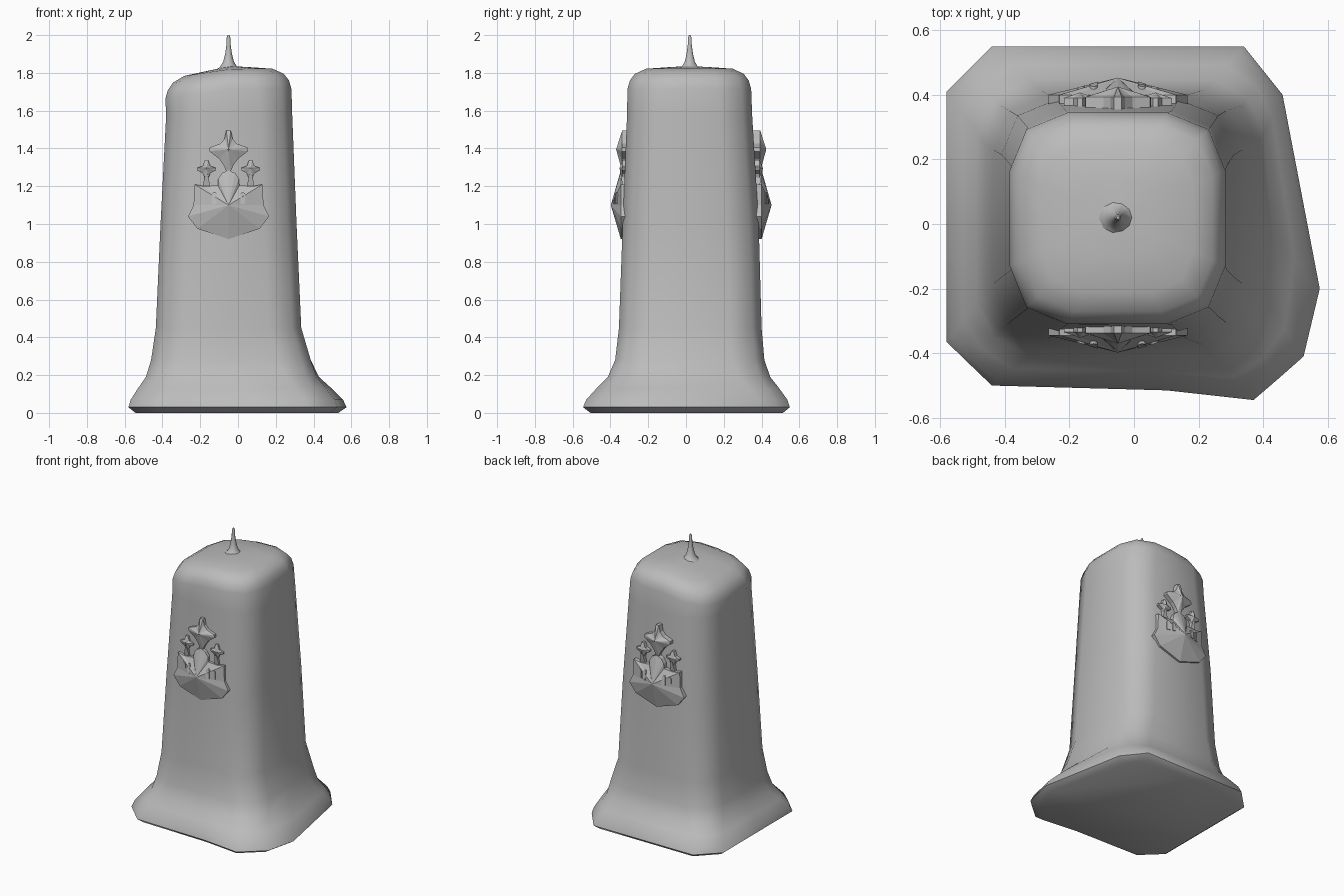
import bpy, bmesh, math
from mathutils import Vector

cube = bpy.data.objects.get("Cube")
if cube:
    bpy.data.objects.remove(cube, do_unlink=True)

wax = bpy.data.materials.new("grey_wax")
wax.use_nodes = True
wax.diffuse_color = (0.5, 0.5, 0.5, 1)
wax.node_tree.nodes["Principled BSDF"].inputs["Base Color"].default_value = (0.5, 0.5, 0.5, 1)

CX, CY = -0.05, 0.02   # axis of the candle


def finish(bm, name, angle=None):
    bmesh.ops.recalc_face_normals(bm, faces=bm.faces)
    mesh = bpy.data.meshes.new(name)
    bm.to_mesh(mesh)
    bm.free()
    mesh.materials.append(wax)
    obj = bpy.data.objects.new(name, mesh)
    bpy.context.collection.objects.link(obj)
    if angle:
        bpy.ops.object.select_all(action='DESELECT')
        obj.select_set(True)
        bpy.context.view_layer.objects.active = obj
        bpy.ops.object.shade_smooth_by_angle(angle=math.radians(angle))
    return obj


def loft(name, rings, angle):
    """Skin closed rings of equal length and cap both ends."""
    bm = bmesh.new()
    loops = [[bm.verts.new(p) for p in ring] for ring in rings]
    n = len(loops[0])
    for a, b in zip(loops, loops[1:]):
        for i in range(n):
            j = (i + 1) % n
            bm.faces.new((a[i], a[j], b[j], b[i]))
    bm.faces.new(loops[0][::-1])
    bm.faces.new(loops[-1])
    return finish(bm, name, angle)


def rounded_ring(x0, x1, y0, y1, c, z):
    """Rounded rectangle: a side middle and three corner points per quarter."""
    mx, my, k = (x0 + x1) / 2, (y0 + y1) / 2, 0.29 * c
    pts = [(x1, my), (x1, y1 - c), (x1 - k, y1 - k), (x1 - c, y1),
           (mx, y1), (x0 + c, y1), (x0 + k, y1 - k), (x0, y1 - c),
           (x0, my), (x0, y0 + c), (x0 + k, y0 + k), (x0 + c, y0),
           (mx, y0), (x1 - c, y0), (x1 - k, y0 + k), (x1, y0 + c)]
    return [Vector((x, y, z)) for x, y in pts]


def scaled(ring, s, z):
    return [Vector((CX + (p.x - CX) * s, CY + (p.y - CY) * s, z)) for p in ring]


# Uneven spread foot, blended into the neck of the candle
foot = [(.575, -.2), (.46, .4), (.4, .475), (.34, .55),
        (-.05, .55), (-.44, .55), (-.51, .48), (-.58, .41),
        (-.58, 0), (-.58, -.365), (-.51, -.433), (-.44, -.5),
        (.1, -.515), (.37, -.545), (.448, -.478), (.525, -.41)]
foot = [Vector((x, y, .03)) for x, y in foot]
neck = rounded_ring(-.46, .385, -.375, .415, .17, .28)
rings = [scaled(foot, .93, 0), foot]
for z, t in ((.07, .1), (.13, .42), (.19, .77)):
    ring = [a.lerp(b, t) for a, b in zip(foot, neck)]
    for p in ring:
        p.z = z
    rings.append(ring)
rings.append(neck)

# Tapering shaft
for x0, x1, y0, y1, z in ((-.435, .335, -.355, .4, .45), (-.41, .31, -.335, .385, 1),
                          (-.38, .287, -.312, .35, 1.58)):
    rings.append(rounded_ring(x0, x1, y0, y1, .17, z))

# Rounded shoulder, sagging towards one side
rim = rounded_ring(-.385, .283, -.31, .345, .18, 1.7)
for s, z in ((1, 1.715), (.96, 1.76), (.88, 1.795), (.7, 1.822), (.35, 1.83), (.1, 1.835)):
    ring = scaled(rim, s, z)
    for p in ring:
        p.z -= .15 * max(0, -p.x - .03)
    rings.append(ring)
loft("candle_body", rings, 50)

# Wick
wick = []
for r, z in ((.075, 1.81), (.045, 1.832), (.028, 1.86), (.018, 1.9),
             (.011, 1.95), (.01, 1.985), (.005, 2)):
    wick.append([Vector((CX + r * math.cos(i * math.tau / 10),
                         CY + r * math.sin(i * math.tau / 10), z)) for i in range(10)])
loft("wick", wick, 60)


def relief(name, side, outline, center, rim_d, apex_d):
    """Faceted relief: flat rim rising to a point. side -1 is front, 1 is back."""
    plane = .30 if side < 0 else .355
    bm = bmesh.new()

    def vert(u, z, d):
        return bm.verts.new((CX + u, side * (plane + d), z))
    back = [vert(u, z, -.01) for u, z in outline]
    front = [vert(u, z, rim_d) for u, z in outline]
    apex = vert(*center, apex_d)
    n = len(outline)
    for i in range(n):
        j = (i + 1) % n
        bm.faces.new((back[i], back[j], front[j], front[i]))
        bm.faces.new((front[i], front[j], apex))
    bm.faces.new(back)
    return finish(bm, name)


def mirrored(half):
    """Half outline from top to bottom, closed with its mirror image."""
    return half + [(-u, z) for u, z in reversed(half) if u > 0]


def window(name, side, u0):
    """Thin arched plate lying on the sloping wall."""
    plane = .30 if side < 0 else .355
    bm = bmesh.new()
    pts = [(-.012, 1.105), (.012, 1.105)]
    pts += [(.012 * math.cos(a * math.pi / 6), 1.155 + .014 * math.sin(a * math.pi / 6))
            for a in range(7)]
    layers = []
    for lift in (-.004, .005):
        layer = []
        for u, z in pts:
            d = .1 - .055 * max(abs(u0 + u) / .18, (z - 1.1) / .11) + lift
            layer.append(bm.verts.new((CX + u0 + u, side * (plane + d), z)))
        layers.append(layer)
    low, top = layers
    for i in range(len(pts)):
        j = (i + 1) % len(pts)
        bm.faces.new((low[i], low[j], top[j], top[i]))
    bm.faces.new(low)
    bm.faces.new(top)
    finish(bm, name)


castle = mirrored([(0, 1.285), (.035, 1.27), (.055, 1.24), (.057, 1.205), (.13, 1.2), (.18, 1.21),
                   (.185, 1.1), (.215, 1.04), (.165, .975), (0, .92)])
big_star = mirrored([(.012, 1.495), (.022, 1.45), (.045, 1.425), (.1, 1.405), (.102, 1.385),
                     (.05, 1.345), (.025, 1.31), (.012, 1.28)])
small_star = [(.008, .045), (.02, .012), (.05, .002), (.05, -.01), (.02, -.027), (.011, -.05),
              (.02, -.095)]

# Castle relief on the front and the back
for side, label in ((-1, "front"), (1, "back")):
    relief(label + "_castle", side, castle, (0, 1.1), .045, .098)
    relief(label + "_big_star", side, big_star, (0, 1.395), .038, .07)
    for u, hand in ((-.117, "right"), (.117, "left")):
        star = [(u + a, 1.295 + b) for a, b in mirrored(small_star)]
        relief(f"{label}_{hand}_small_star", side, star, (u, 1.295), .035, .052)
        for k, off in (("inner", .075), ("outer", .114)):
            window(f"{label}_{hand}_{k}_window", side, math.copysign(off, u))
